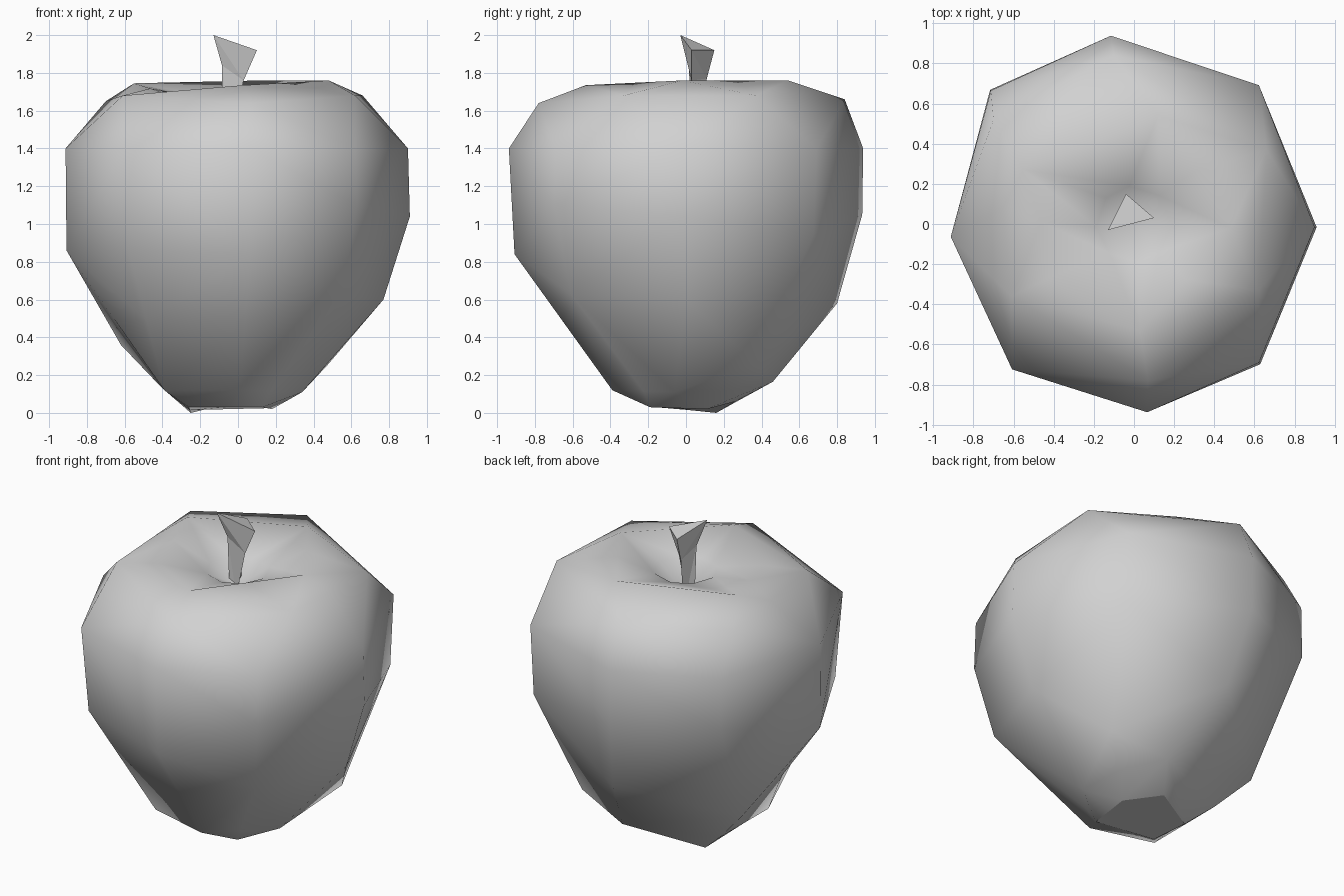
import bpy, bmesh
from math import cos, sin, radians
from mathutils import Vector

cube = bpy.data.objects.get("Cube")
if cube:
    bpy.data.objects.remove(cube, do_unlink=True)

grey = bpy.data.materials.new("plain_grey")
grey.use_nodes = True
grey.diffuse_color = (0.64, 0.64, 0.64, 1)
grey.node_tree.nodes["Principled BSDF"].inputs["Base Color"].default_value = (0.64, 0.64, 0.64, 1)


def loft(name, rings, top=None):
    """Bridge rings from bottom to top, with a flat base and a flat or pointed top."""
    bm = bmesh.new()
    loops = [[bm.verts.new(p) for p in ring] for ring in rings]
    n = len(loops[0])
    middle = Vector((0, 0, 1))
    for low, high in zip(loops, loops[1:]):
        for i in range(n):
            j = (i + 1) % n
            a, b, c, d = low[i], low[j], high[j], high[i]
            # Split along the diagonal that bulges outwards
            if (a.co + c.co - 2 * middle).length > (b.co + d.co - 2 * middle).length:
                triangles = ((a, b, c), (a, c, d))
            else:
                triangles = ((a, b, d), (b, c, d))
            for triangle in triangles:
                bm.faces.new(triangle).smooth = True
    bm.faces.new(loops[0])
    if top is None:
        bm.faces.new(loops[-1])
    else:
        pole = bm.verts.new(top)
        for i in range(n):
            bm.faces.new((loops[-1][i], loops[-1][(i + 1) % n], pole)).smooth = True
    bmesh.ops.recalc_face_normals(bm, faces=bm.faces)
    for edge in bm.edges:
        if any(not face.smooth for face in edge.link_faces):
            edge.smooth = False
    mesh = bpy.data.meshes.new(name)
    bm.to_mesh(mesh)
    bm.free()
    mesh.materials.append(grey)
    obj = bpy.data.objects.new(name, mesh)
    bpy.context.collection.objects.link(obj)
    return obj


def fill_ring(points):
    """Replace each gap in a ring by the midpoint of its two neighbours."""
    n = len(points)
    return [Vector(p) if p else
            (Vector(points[i - 1]) + Vector(points[(i + 1) % n])) / 2
            for i, p in enumerate(points)]


def polar(angle, radius, z):
    return Vector((radius * cos(radians(angle)), radius * sin(radians(angle)), z))


# Fruit sides: eight uneven ribs (angle, belly radius, upper side radius and height)
ribs = [(-1, 0.9, 0.91, 1.04), (48, 0.93, 0.91, 0.95), (97, 0.945, 0.94, 1.05),
        (137, 0.975, 0.98, 1.07), (184, 0.915, 0.91, 0.86), (230, 0.945, 0.9, 0.86),
        (274, 0.94, 0.91, 0.84), (312, 0.93, 0.94, 1.1)]
belly = [polar(angle, radius, 1.4) for angle, radius, _, _ in ribs]
side = [polar(angle, radius, z) for angle, _, radius, z in ribs]

# Fruit underside: flat base, foot and lower side
base = fill_ring([None, (0.18, 0.11, 0.02), (-0.01, 0.26, 0.06), (-0.25, 0.16, 0),
                  None, (-0.26, -0.13, 0.03), None, (0.13, -0.19, 0.03)])
foot = fill_ring([(0.34, -0.06, 0.11), (0.31, 0.25, 0.12), (0.13, 0.46, 0.165),
                  (-0.41, 0.24, 0.14), None, (-0.39, -0.28, 0.12),
                  (0.01, -0.39, 0.12), None])
lower = [(0.77, 0, 0.6), (0.48, 0.37, 0.26), (-0.04, 0.8, 0.58), (-0.62, 0.32, 0.36),
         None, None, None, (0.55, -0.61, 0.63)]
lower = [Vector(p) if p else (a + b) / 2 for p, a, b in zip(lower, foot, side)]

# Fruit top: shoulder, rim and the dip around the stem
shoulder = fill_ring([None, (0.66, 0.37, 1.68), (-0.1, 0.84, 1.66), (-0.7, 0.52, 1.65),
                      None, (-0.61, -0.36, 1.68), (0.07, -0.78, 1.64),
                      (0.62, -0.33, 1.68)])
rim = fill_ring([(0.48, -0.02, 1.76), None, (0.12, 0.54, 1.76), (-0.55, 0.27, 1.745),
                 None, (-0.38, -0.25, 1.69), (0.03, -0.53, 1.735), None])
dip = [polar(rib[0], 0.19, 1.655) for rib in ribs]

loft("fruit", [base, foot, lower, side, belly, shoulder, rim, dip], (-0.03, 0.05, 1.53))

# Stem: three-sided, flared to a slanted cut at the top
stem_rings = [
    [(-0.08, 0.03, 1.46), (-0.04, 0.04, 1.46), (-0.04, 0.08, 1.46)],
    [(-0.085, 0.015, 1.84), (0.03, 0.03, 1.76), (-0.04, 0.11, 1.77)],
    [(-0.13, -0.03, 2.0), (0.1, 0.03, 1.92), (-0.04, 0.15, 1.92)],
]
stem = loft("stem", stem_rings)
stem.data.shade_flat()
